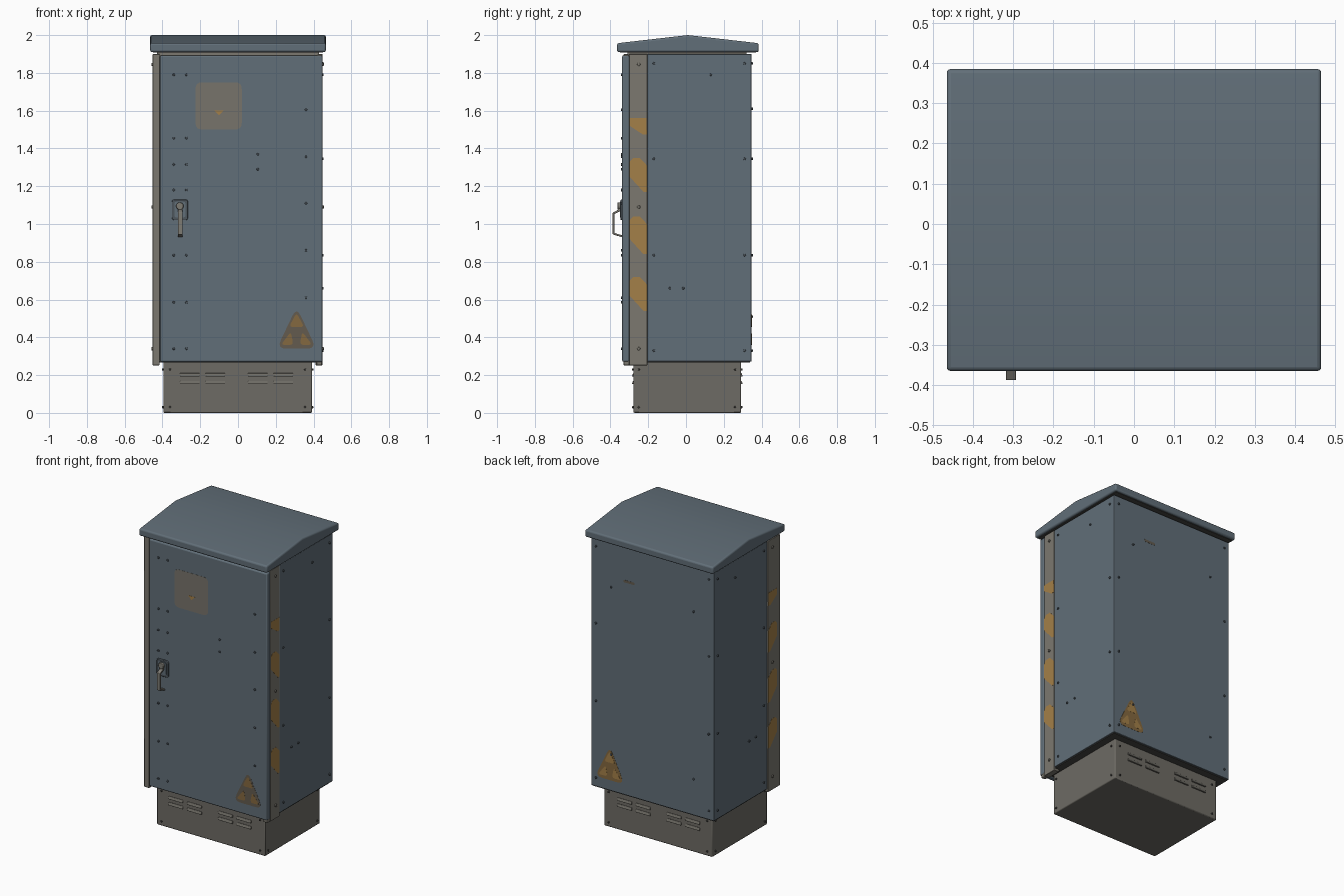
import bpy, bmesh, math
from mathutils import Vector

cube = bpy.data.objects.get("Cube")
if cube:
    bpy.data.objects.remove(cube, do_unlink=True)


def material(name, rgb):
    m = bpy.data.materials.new(name)
    m.use_nodes = True
    m.diffuse_color = (*rgb, 1)
    bsdf = m.node_tree.nodes["Principled BSDF"]
    bsdf.inputs["Base Color"].default_value = (*rgb, 1)
    bsdf.inputs["Roughness"].default_value = 0.7
    return m


BLUE = material("slate blue paint", (0.12, 0.157, 0.188))
BOLT = material("bolt blue grey", (0.075, 0.092, 0.108))
GREY = material("warm grey metal", (0.2, 0.188, 0.16))
PLINTH = material("plinth grey", (0.155, 0.147, 0.128))
DARK = material("dark steel", (0.062, 0.06, 0.056))
ORANGE = material("faded orange", (0.37, 0.215, 0.065))
DULL = material("worn orange", (0.23, 0.14, 0.05))
RUST = material("brown print", (0.125, 0.105, 0.078))
LABEL = material("faded label", (0.185, 0.172, 0.145))
STEEL = material("handle steel", (0.21, 0.2, 0.175))


def finish(name, bm, mat, bevel=0, segments=2):
    bmesh.ops.recalc_face_normals(bm, faces=bm.faces)
    mesh = bpy.data.meshes.new(name)
    bm.to_mesh(mesh)
    bm.free()
    obj = bpy.data.objects.new(name, mesh)
    bpy.context.collection.objects.link(obj)
    mesh.materials.append(mat)
    if bevel:
        mod = obj.modifiers.new("Bevel", "BEVEL")
        mod.width, mod.segments, mod.limit_method = bevel, segments, "ANGLE"
    bpy.ops.object.select_all(action="DESELECT")
    obj.select_set(True)
    bpy.context.view_layer.objects.active = obj
    bpy.ops.object.shade_smooth_by_angle(angle=math.radians(35))


def prism(bm, outline, place, low, high):
    """Solid between two heights of an outline, placed by place(a, b, h)."""
    a, b = ([bm.verts.new(place(u, v, h)) for u, v in outline] for h in (low, high))
    bm.faces.new(a)
    bm.faces.new(b)
    for i in range(len(a)):
        j = (i + 1) % len(a)
        bm.faces.new((a[i], a[j], b[j], b[i]))


def rect(x0, x1, y0, y1):
    return [(x0, y0), (x1, y0), (x1, y1), (x0, y1)]


def box(name, x, y, z, mat, bevel=0):
    bm = bmesh.new()
    prism(bm, rect(*x, *y), lambda a, b, h: (a, b, h), *z)
    finish(name, bm, mat, bevel)


def rounded(points, radius):
    """Round every corner of an outline with a short curve."""
    pts = [Vector(p) for p in points]
    out = []
    for i, p in enumerate(pts):
        start = p + (pts[i - 1] - p).normalized() * radius
        end = p + (pts[(i + 1) % len(pts)] - p).normalized() * radius
        for t in (0, 0.25, 0.5, 0.75, 1):
            out.append(tuple(start.lerp(p, t).lerp(p.lerp(end, t), t)))
    return out


def face(side, d):
    """Mapping from a flat drawing to one side at distance d."""
    return {"front": lambda a, b, h: (a, -d - h, b),
            "back": lambda a, b, h: (a, d + h, b),
            "left": lambda a, b, h: (d + h, a, b),
            "right": lambda a, b, h: (-d - h, a, b)}[side]


def plates(name, outlines, place, mat, thick=0.001, bevel=0):
    bm = bmesh.new()
    for o in outlines:
        prism(bm, o, place, -0.002, thick)
    finish(name, bm, mat, bevel)


def circle(a, b, r, n=8):
    return [(a + r * math.cos(math.tau * i / n), b + r * math.sin(math.tau * i / n)) for i in range(n)]


def bolts(name, spots, place, r=0.007, mat=BOLT):
    plates(name, [circle(a, b, r) for a, b in spots], place, mat, 0.007, 0.002)


# Plinth with bolted corners and louvres front and back
box("plinth", (-0.395, 0.392), (-0.278, 0.292), (0, 0.275), PLINTH, 0.006)
for side, d in (("front", 0.278), ("back", 0.292)):
    bm = bmesh.new()
    sign = -1 if side == "front" else 1
    for x in (-0.255, -0.12, 0.105, 0.24):
        for z in (0.16, 0.2):
            slot = [(0, z - 0.007), (0.01, z - 0.007), (0.003, z + 0.01), (0, z + 0.01)]
            prism(bm, slot, lambda a, b, h: (h, sign * (d - 0.001 + a), b), x - 0.052, x + 0.052)
    finish(side + "_plinth_louvres", bm, PLINTH, 0.002)
    bolts(side + "_plinth_bolts", [(x, z) for x in (-0.36, 0.355) for z in (0.03, 0.23)],
          face(side, d), 0.006, DARK)
for side, d in (("left", 0.392), ("right", 0.395)):
    bolts(side + "_plinth_bolts", [(y, z) for y in (-0.25, 0.26) for z in (0.03, 0.23)],
          face(side, d), 0.006, DARK)

# Cabinet shell, dark floor, door frame and door
box("cabinet_body", (-0.446, 0.446), (-0.205, 0.347), (0.272, 1.9), BLUE, 0.003)
box("cabinet_floor", (-0.44, 0.44), (-0.29, 0.34), (0.267, 0.274), DARK)
box("door_frame", (-0.42, 0.42), (-0.305, -0.2), (0.272, 1.9), GREY)
box("door", (-0.412, 0.447), (-0.338, -0.3), (0.27, 1.893), BLUE, 0.008)
box("roof_gasket", (-0.43, 0.43), (-0.31, 0.32), (1.895, 1.915), GREY)

# Corner posts beside the door, with slanted hazard bands
box("right_corner_post", (-0.452, -0.415), (-0.33, -0.205), (0.252, 1.9), GREY, 0.003)
box("left_corner_post", (0.41, 0.447), (-0.3, -0.205), (0.252, 1.9), GREY, 0.003)
box("hinge_foot", (0.415, 0.445), (-0.33, -0.3), (0.252, 0.28), GREY, 0.004)
for side, d in (("left", 0.447), ("right", 0.452)):
    bands = []
    for top, bottom in ((1.35, 1.17), (1.04, 0.84), (0.72, 0.54)):
        bands.append([(-0.298, top - 0.02), (-0.28, top), (-0.245, top), (-0.207, top - 0.04),
                      (-0.207, bottom), (-0.225, bottom), (-0.298, bottom + 0.08)])
    bands.append([(-0.298, 1.56), (-0.21, 1.56), (-0.207, 1.475), (-0.23, 1.475), (-0.298, 1.52)])
    plates(side + "_hazard_bands", bands, face(side, d), ORANGE)
    bolts(side + "_post_bolts", [(-0.25, z) for z in (0.34, 1.09, 1.845)], face(side, d), 0.009, GREY)

# Gabled roof with a thick rim
bm = bmesh.new()
gable = [(-0.365, 1.91), (0.385, 1.91), (0.385, 1.957), (0.01, 2.0), (-0.365, 1.957)]
prism(bm, gable, lambda a, b, h: (h, a, b), -0.465, 0.465)
finish("roof", bm, BLUE, 0.01, 3)
box("roof_underside", (-0.45, 0.45), (-0.35, 0.37), (1.907, 1.912), DARK)

# Bolts on the door, back and side panels
lock_side = [(x, z) for x in (-0.34, -0.273) for z in (0.34, 0.585, 0.835, 1.18, 1.315, 1.455, 1.79)]
hinge_side = [(0.36, z) for z in (0.61, 0.86, 1.11, 1.355, 1.605)]
bolts("door_bolts", lock_side + hinge_side + [(0.105, 1.29), (0.105, 1.37)], face("front", 0.338))
rows = (0.33, 0.835, 1.345, 1.85)
back = [(x, z) for x in (-0.41, 0.41) for z in rows]
back += [(x, z) for x in (-0.3, 0.3) for z in (0.51, 1.61)]
bolts("back_bolts", back, face("back", 0.347))
for side in ("left", "right"):
    spots = [(y, z) for y in (-0.17, 0.31) for z in rows]
    bolts(side + "_panel_bolts", spots + [(-0.085, 0.66), (-0.015, 0.66), (0.13, 1.79)], face(side, 0.446))

# Warning triangles: dark and worn on the door, brighter on the back
for side, d, ground, mark in (("front", 0.338, RUST, DULL), ("back", 0.347, DULL, ORANGE)):
    sign = rounded([(0.205, 0.34), (0.415, 0.34), (0.31, 0.56)], 0.05)
    plates(side + "_warning_triangle", [sign], face(side, d), ground)
    corners = [rounded([(0.31 + dx - w, z), (0.31 + dx + w, z), (0.31 + dx * 0.6, z + h)], 0.02)
               for dx, z, w, h in ((0, 0.455, 0.04, 0.075), (-0.05, 0.36, 0.033, 0.07),
                                   (0.05, 0.36, 0.033, 0.07))]
    plates(side + "_warning_marks", corners, face(side, d + 0.001), mark)

# Faded notice on the door and small tag on the back
plates("door_notice", [rounded(rect(-0.225, 0.02, 1.5, 1.75), 0.035)], face("front", 0.338), LABEL)
plates("notice_mark", [[(-0.125, 1.6), (-0.1, 1.575), (-0.075, 1.6)]], face("front", 0.339), ORANGE)
plates("back_tag", [rounded(rect(0.13, 0.21, 1.667, 1.683), 0.007)], face("back", 0.347), RUST)

# Lock plate, lock boss and swing handle
plates("lock_plate", [rounded(rect(-0.35, -0.265, 1.02, 1.13), 0.015)], face("front", 0.338), BOLT, 0.008, 0.003)
plates("lock_panel", [rounded(rect(-0.337, -0.278, 1.035, 1.118), 0.012)], face("front", 0.346), BLUE, 0.004)
plates("lock_boss", [circle(-0.308, 1.095, 0.02, 16)], face("front", 0.348), STEEL, 0.014, 0.003)
bm = bmesh.new()
path = [(-0.345, 1.1), (-0.36, 1.1), (-0.36, 1.075), (-0.388, 1.06), (-0.388, 0.945), (-0.338, 0.93),
        (-0.338, 0.94), (-0.379, 0.953), (-0.379, 1.053), (-0.345, 1.07)]
prism(bm, path, lambda a, b, h: (h, a, b), -0.318, -0.293)
finish("door_handle", bm, STEEL, 0.002)
